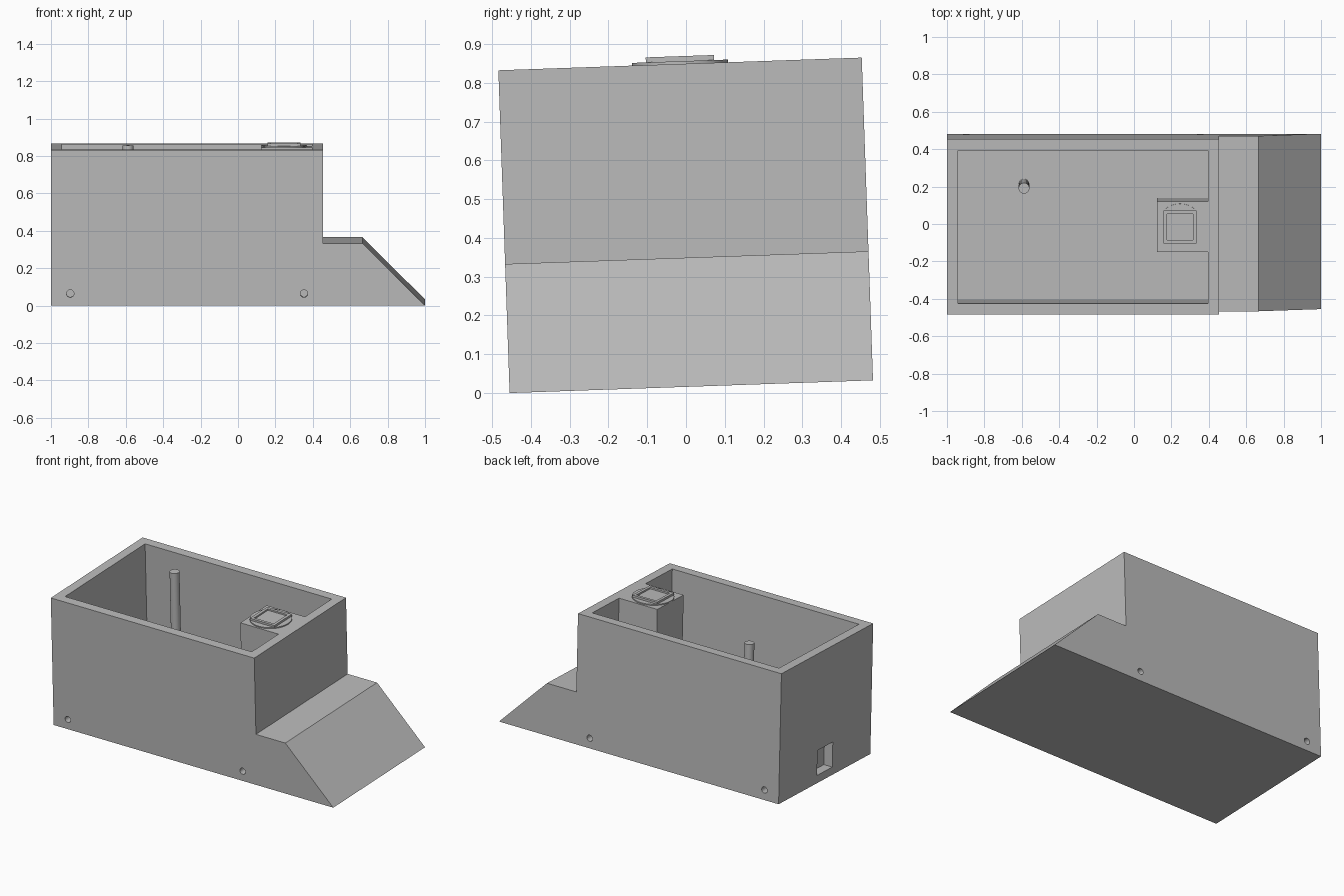
import bpy, bmesh, math
from mathutils import Matrix, Vector

old = bpy.data.objects.get("Cube")
if old:
    bpy.data.objects.remove(old, do_unlink=True)

grey = bpy.data.materials.new("plain grey")
grey.use_nodes = True
colour = (0.5, 0.5, 0.5, 1)
grey.diffuse_color = colour
grey.node_tree.nodes["Principled BSDF"].inputs["Base Color"].default_value = colour

WIDTH, HEIGHT, FLOOR, WALL = 0.938, 0.833, 0.25, 0.06
MID = WIDTH / 2
# The whole housing leans back slightly about its lower front edge
LEAN = Matrix.Translation((0, -0.455, 0)) @ Matrix.Rotation(math.radians(2), 4, 'X')


def prism(name, points, direction):
    """Extrude a closed outline of 3D points along a direction."""
    bm = bmesh.new()
    face = bm.faces.new([bm.verts.new(p) for p in points])
    top = bmesh.ops.extrude_face_region(bm, geom=[face])
    verts = [g for g in top["geom"] if isinstance(g, bmesh.types.BMVert)]
    bmesh.ops.translate(bm, verts=verts, vec=Vector(direction))
    return finish(name, bm)


def finish(name, bm):
    bmesh.ops.recalc_face_normals(bm, faces=bm.faces)
    mesh = bpy.data.meshes.new(name)
    bm.to_mesh(mesh)
    bm.free()
    mesh.transform(LEAN)
    mesh.materials.append(grey)
    obj = bpy.data.objects.new(name, mesh)
    bpy.context.collection.objects.link(obj)
    return obj


def box(name, x0, x1, y0, y1, z0, z1):
    return prism(name, [(x0, y0, z0), (x1, y0, z0), (x1, y1, z0), (x0, y1, z0)],
                 (0, 0, z1 - z0))


def cylinder(name, centre, radius, length, sides, axis='Z'):
    bm = bmesh.new()
    turn = Matrix.Rotation(math.pi / 2, 4, 'X') if axis == 'Y' else Matrix()
    bmesh.ops.create_cone(bm, cap_ends=True, segments=sides, radius1=radius,
                          radius2=radius, depth=length,
                          matrix=Matrix.Translation(centre) @ turn)
    return finish(name, bm)


def cut(target, cutter):
    cutter.hide_render = True
    mod = target.modifiers.new("cut", 'BOOLEAN')
    mod.operation, mod.solver, mod.object = 'DIFFERENCE', 'EXACT', cutter
    bpy.context.view_layer.objects.active = target
    bpy.ops.object.modifier_apply(modifier=mod.name)
    bpy.data.objects.remove(cutter, do_unlink=True)


def smooth(obj):
    bpy.ops.object.select_all(action='DESELECT')
    obj.select_set(True)
    bpy.context.view_layer.objects.active = obj
    bpy.ops.object.shade_smooth_by_angle(angle=math.radians(35))


# Housing: side profile with a step and a sloped nose
profile = [(-1, 0), (1, 0), (0.665, 0.333), (0.455, 0.333), (0.455, HEIGHT), (-1, HEIGHT)]
housing = prism("housing", [(x, 0, z) for x, z in profile], (0, WIDTH, 0))

# Open well, its outline wrapping around the button pedestal
back, front, ped, half = -1 + WALL, 0.455 - WALL, 0.122, 0.135
well = [(back, WALL), (front, WALL), (front, MID - half), (ped, MID - half),
        (ped, MID + half), (front, MID + half), (front, WIDTH - WALL), (back, WIDTH - WALL)]
cut(housing, prism("well_cutter", [(x, y, FLOOR) for x, y in well], (0, 0, 1)))

# Square port in the end wall
cut(housing, box("port_cutter", -1.1, -1 + WALL, MID - 0.078, MID + 0.078, 0.05, 0.21))

# Screw holes through both long sides
for x in (-0.897, 0.353):
    for y in (0, WIDTH):
        cut(housing, cylinder("hole_cutter", (x, y, 0.064), 0.02, 2 * WALL, 24, 'Y'))

# Upright post standing on the well floor
post = cylinder("post", (-0.588, 0.676, (FLOOR + HEIGHT) / 2), 0.029, HEIGHT - FLOOR, 32)
smooth(post)

# Round button base with a square frame on top
bx = 0.246
disc = cylinder("button_base", (bx, MID, HEIGHT + 0.003), 0.124, 0.008, 48)
smooth(disc)
frame = box("button_frame", bx - 0.088, bx + 0.088, MID - 0.088, MID + 0.088,
            HEIGHT + 0.006, HEIGHT + 0.02)
cut(frame, box("frame_cutter", bx - 0.07, bx + 0.07, MID - 0.07, MID + 0.07,
               HEIGHT + 0.01, HEIGHT + 0.1))
